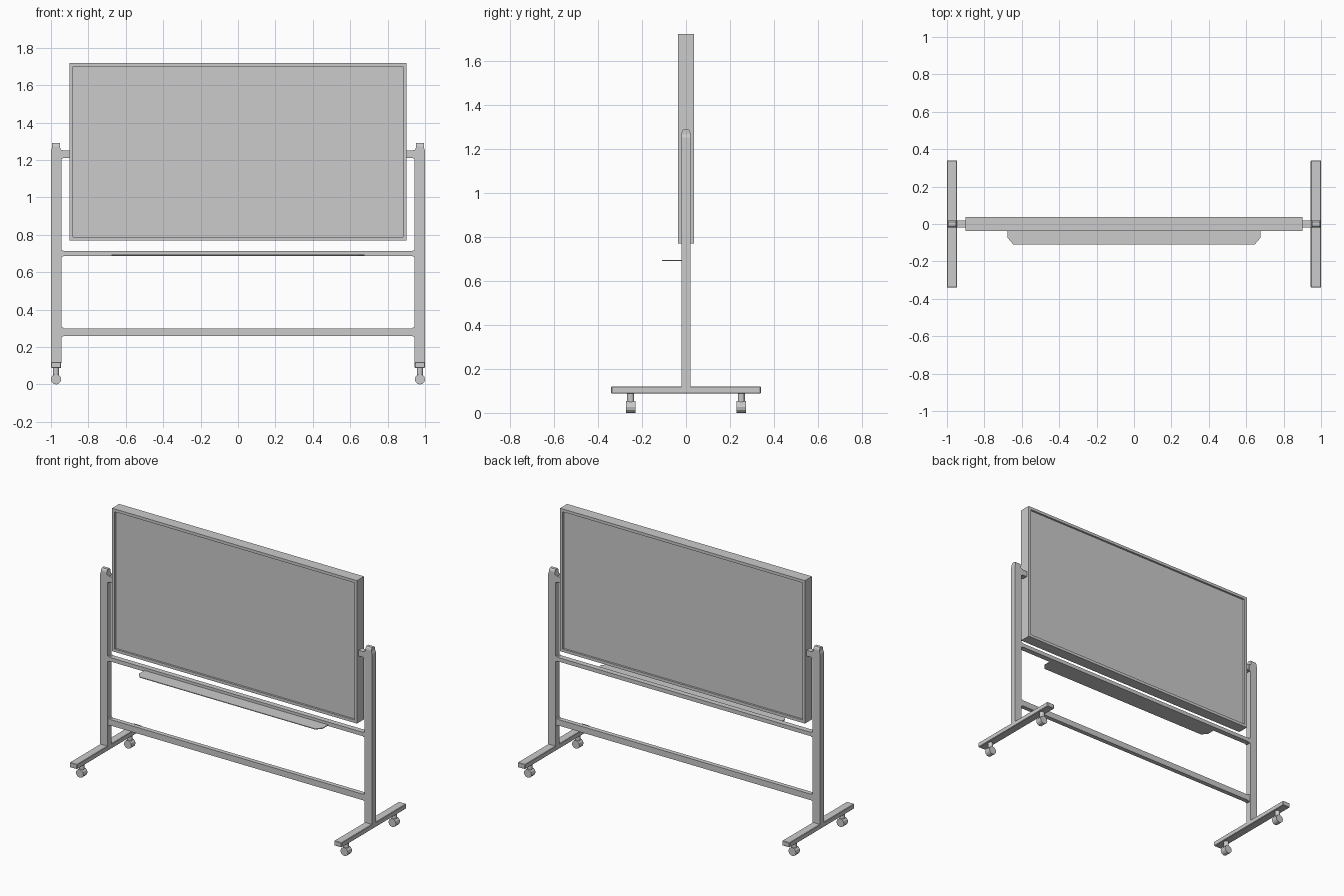
import bpy, bmesh, math
from mathutils import Matrix

if "Cube" in bpy.data.objects:
    bpy.data.objects.remove(bpy.data.objects["Cube"])


def make(name, bm):
    bmesh.ops.recalc_face_normals(bm, faces=bm.faces)
    me = bpy.data.meshes.new(name)
    bm.to_mesh(me)
    bm.free()
    ob = bpy.data.objects.new(name, me)
    bpy.context.collection.objects.link(ob)
    return ob


def box(name, x, y, z, bevel=0):
    bm = bmesh.new()
    size = [b - a for a, b in (x, y, z)]
    mid = [(a + b) / 2 for a, b in (x, y, z)]
    bmesh.ops.create_cube(bm, size=1, matrix=Matrix.Translation(mid) @ Matrix.Diagonal((*size, 1)))
    if bevel:
        bmesh.ops.bevel(bm, geom=bm.edges[:], offset=bevel, segments=1, affect='EDGES')
    return make(name, bm)


def prism(name, pts, axis, lo, hi):
    """Extrude a 2D outline along the given axis from lo to hi."""
    bm = bmesh.new()

    def co(p, t):
        c = list(p)
        c.insert('xyz'.index(axis), t)
        return c
    f = bm.faces.new([bm.verts.new(co(p, lo)) for p in pts])
    ext = bmesh.ops.extrude_face_region(bm, geom=[f])['geom']
    step = [0, 0, 0]
    step['xyz'.index(axis)] = hi - lo
    bmesh.ops.translate(bm, vec=step, verts=[v for v in ext if isinstance(v, bmesh.types.BMVert)])
    return make(name, bm)


def cylinder(name, r, depth, loc, sides, axis='z'):
    bm = bmesh.new()
    m = Matrix.Translation(loc)
    if axis == 'y':
        m = m @ Matrix.Rotation(math.pi / 2, 4, 'X')
    bmesh.ops.create_cone(bm, cap_ends=True, segments=sides, radius1=r, radius2=r, depth=depth, matrix=m)
    return make(name, bm)


# Board: framed panel, recessed on both faces
bm = bmesh.new()
bmesh.ops.create_cube(bm, size=1, matrix=Matrix.Translation((0, 0, 1.245)) @ Matrix.Diagonal((1.8, 0.074, 0.95, 1)))
bm.normal_update()
faces = [f for f in bm.faces if abs(f.normal.y) > 0.9]
for f in faces:
    sign = 1 if f.normal.y > 0 else -1
    bmesh.ops.inset_region(bm, faces=[f], thickness=0.027)
    ext = bmesh.ops.extrude_discrete_faces(bm, faces=[f])['faces']
    bmesh.ops.translate(bm, vec=(0, -sign * 0.013, 0), verts=ext[0].verts[:])
make("board", bm)


# Crossbars with flared ends against the posts
def crossbar(name, z0, z1, d):
    e, a, b = 0.004, 0.945, 0.93
    prism(name, [(-a, z0 - e), (-b - 0.005, z0 - e), (-b, z0), (b, z0), (b + 0.005, z0 - e), (a, z0 - e),
                 (a, z1 + e), (b + 0.005, z1 + e), (b, z1), (-b, z1), (-b - 0.005, z1 + e), (-a, z1 + e)],
          'y', -d, d)


crossbar("upper_crossbar", 0.687, 0.713, 0.018)
crossbar("lower_crossbar", 0.26, 0.30, 0.015)

# Pen tray with clipped front corners
prism("pen_tray", [(-0.675, -0.015), (-0.675, -0.075), (-0.645, -0.11), (0.645, -0.11),
                   (0.675, -0.075), (0.675, -0.015)], 'z', 0.690, 0.695)

for s, side in ((-1, "left"), (1, "right")):
    def span(a, b):
        return tuple(sorted((s * a, s * b)))
    # Upright post with narrower rounded cap
    prism(side + "_post", [(s * 0.945, 0.115), (s * 1.0, 0.115), (s * 1.0, 1.25), (s * 0.994, 1.265),
                           (s * 0.951, 1.265), (s * 0.945, 1.25)], 'y', -0.02, 0.02)
    prism(side + "_post_cap", [(-0.02, 1.25), (0.02, 1.25), (0.02, 1.272), (0.017, 1.283), (0.010, 1.29),
                               (-0.010, 1.29), (-0.017, 1.283), (-0.02, 1.272)],
          'x', *span(0.951, 0.994))
    # Pivot block holding the board
    box(side + "_pivot", span(0.89, 0.95), (-0.018, 0.018), (1.212, 1.25))
    box(side + "_pivot_collar", span(0.935, 0.95), (-0.02, 0.02), (1.208, 1.254))
    # Foot
    box(side + "_foot", span(0.945, 1.0), (-0.34, 0.34), (0.088, 0.12), 0.003)
    # Casters
    for y, end in ((-0.252, "front"), (0.252, "back")):
        cx = s * 0.9725
        cylinder(f"{side}_{end}_caster_wheel", 0.0275, 0.043, (cx, y, 0.0275), 12, 'y')
        cylinder(f"{side}_{end}_caster_stem", 0.016, 0.05, (cx, y, 0.067), 12)
